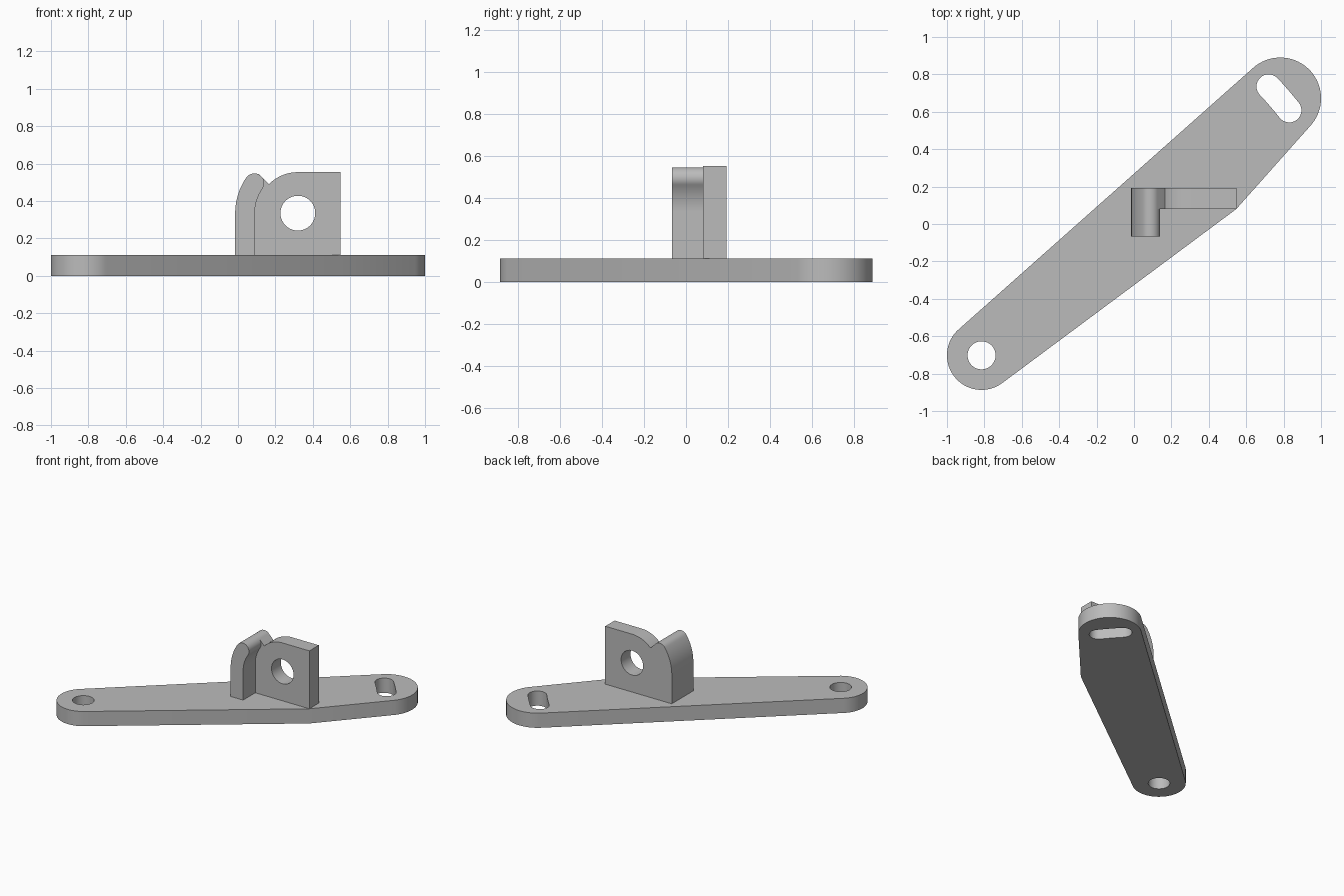
import bpy
import bmesh
from math import sin, cos, pi, radians, atan2, hypot
from mathutils import Vector
from mathutils.geometry import convex_hull_2d

cube = bpy.data.objects.get("Cube")
if cube:
    bpy.data.objects.remove(cube, do_unlink=True)

grey = bpy.data.materials.new("plain grey")
grey.use_nodes = True
grey.diffuse_color = (0.5, 0.5, 0.5, 1)
grey.node_tree.nodes["Principled BSDF"].inputs["Base Color"].default_value = grey.diffuse_color


def arc(centre, r, start, end, n=24):
    """Points along an arc, angles in degrees."""
    steps = [radians(start + (end - start) * i / n) for i in range(n + 1)]
    return [Vector((centre[0] + r * cos(a), centre[1] + r * sin(a))) for a in steps]


def circle(centre, r, n=64):
    return arc(centre, r, 0, 360, n)[:-1]


def extrude_profile(name, loops, low, high, upright=False):
    """Fill an outline with holes and extrude it along z, or along y if upright."""
    curve = bpy.data.curves.new(name, "CURVE")
    curve.dimensions = "2D"
    curve.fill_mode = "BOTH"
    curve.extrude = (high - low) / 2
    for loop in loops:
        spline = curve.splines.new("POLY")
        spline.points.add(len(loop) - 1)
        for point, co in zip(spline.points, loop):
            point.co = (co[0], co[1], 0, 1)
        spline.use_cyclic_u = True
    obj = bpy.data.objects.new(name, curve)
    bpy.context.collection.objects.link(obj)
    bpy.ops.object.select_all(action="DESELECT")
    obj.select_set(True)
    bpy.context.view_layer.objects.active = obj
    bpy.ops.object.convert(target="MESH")
    obj = bpy.context.view_layer.objects.active

    bm = bmesh.new()
    bm.from_mesh(obj.data)
    bmesh.ops.remove_doubles(bm, verts=bm.verts, dist=0.0001)
    bmesh.ops.recalc_face_normals(bm, faces=bm.faces)
    bm.to_mesh(obj.data)
    bm.free()
    obj.data.materials.clear()
    obj.data.materials.append(grey)
    middle = (low + high) / 2
    if upright:
        obj.rotation_euler.x = pi / 2
        obj.location.y = middle
    else:
        obj.location.z = middle
    bpy.ops.object.shade_smooth_by_angle(angle=radians(30))
    return obj


# Base arm: two round ends and one corner, wrapped by their hull
BASE_TOP = 0.112
pivot, far_end = (-0.815, -0.702), (0.782, 0.672)
points = circle(pivot, 0.185, 96) + circle(far_end, 0.218, 96) + [Vector((0.547, 0.08))]
outline = [points[i] for i in convex_hull_2d(points)]

# Curved slot that swings about the pivot hole
slot_a, slot_b, slot_r = (0.83, 0.608), (0.72, 0.735), 0.065
ang_a, ang_b = [atan2(p[1] - pivot[1], p[0] - pivot[0]) * 180 / pi for p in (slot_a, slot_b)]
reach = hypot(slot_a[0] - pivot[0], slot_a[1] - pivot[1])
slot = (arc(pivot, reach + slot_r, ang_a, ang_b, 8)
        + arc(slot_b, slot_r, ang_b, ang_b + 180)[1:]
        + arc(pivot, reach - slot_r, ang_b, ang_a, 8)[1:]
        + arc(slot_a, slot_r, ang_a + 180, ang_a + 360)[1:-1])
extrude_profile("base_arm", [outline, circle(pivot, 0.075), slot], 0, BASE_TOP)

# Upright bracket: everything is concentric with its hole
hole = (0.32, 0.335)
outer, inner, tip_ang = 0.335, 0.23, 145.5
mid, tip_r = (outer + inner) / 2, (outer - inner) / 2
tip = (hole[0] + mid * cos(radians(tip_ang)), hole[1] + mid * sin(radians(tip_ang)))
left, right = hole[0] - outer, 0.547
outer_curve = [Vector((left, BASE_TOP))] + arc(hole, outer, 180, tip_ang, 16)

# Plate with the hooked edge as its left side
plate = (outer_curve
         + arc(tip, tip_r, tip_ang, 45, 14)[1:]
         + arc(hole, 0.219, 135, 90, 16)
         + [Vector((right, hole[1] + 0.219)), Vector((right, BASE_TOP))])
extrude_profile("bracket_plate", [plate, circle(hole, 0.093)], 0.08, 0.193, True)

# Curved lip standing out in front of the plate
lip = (outer_curve
       + arc(tip, tip_r, tip_ang, tip_ang - 180)[1:]
       + arc(hole, inner, tip_ang, 180, 16)[1:]
       + [Vector((hole[0] - inner, BASE_TOP))])
extrude_profile("bracket_lip", [lip], -0.067, 0.08, True)
